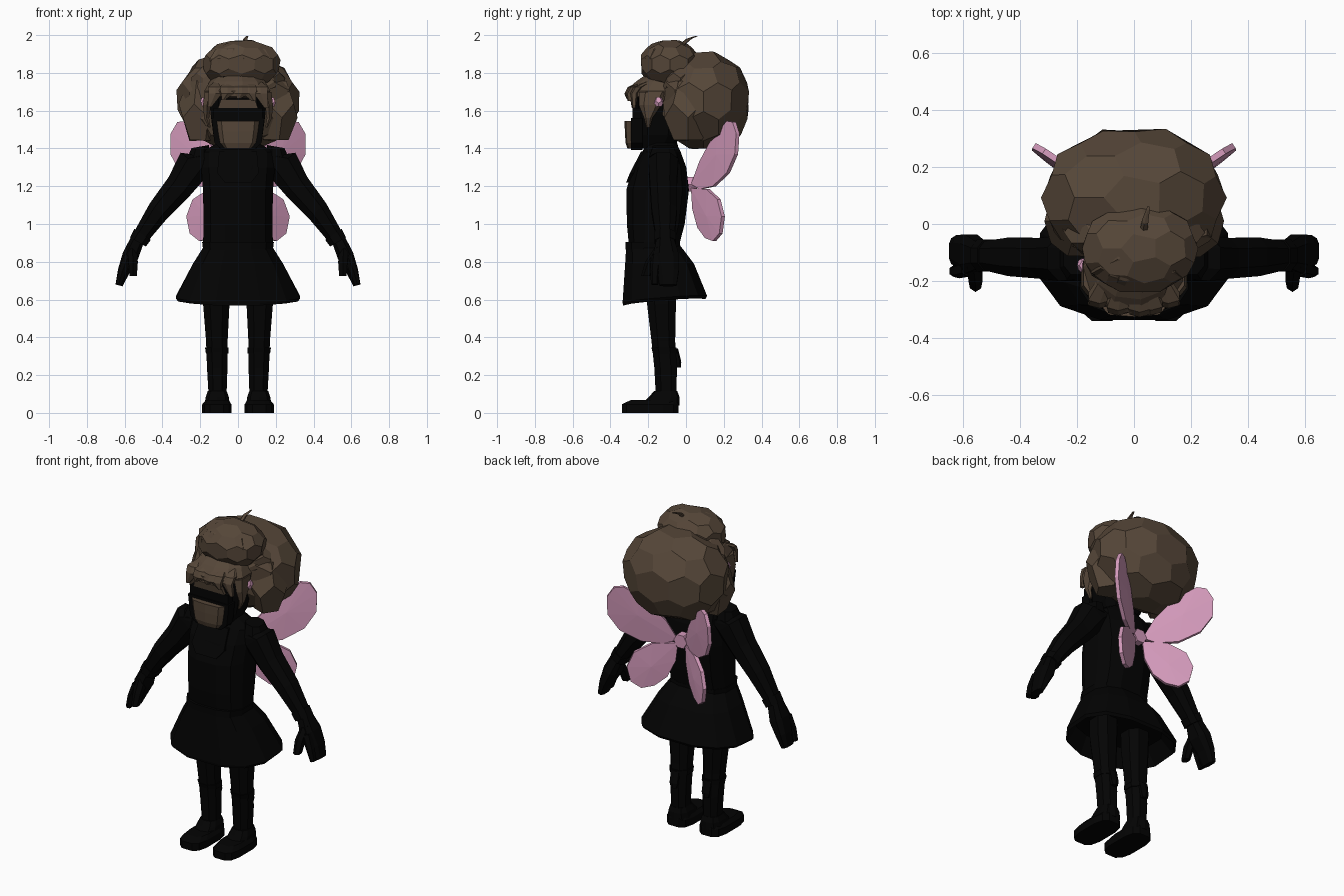
import bpy, bmesh, math, random
from mathutils import Vector

random.seed(7)


def material(name, rgb):
    m = bpy.data.materials.new(name)
    m.diffuse_color = (*rgb, 1)
    return m


BLACK = material("black", (0.001, 0.001, 0.001))
BROWN = material("brown", (0.092, 0.062, 0.04))
PINK = material("pink", (0.66, 0.325, 0.5))


def finish(name, bm, mat):
    bmesh.ops.recalc_face_normals(bm, faces=bm.faces)
    me = bpy.data.meshes.new(name)
    bm.to_mesh(me)
    bm.free()
    me.materials.append(mat)
    ob = bpy.data.objects.new(name, me)
    bpy.context.collection.objects.link(ob)
    return ob


def loft(name, rings, mat, n=10, power=0.85, mirror=False):
    """Rings are (x, y, z, rx, ry[, tilt in degrees about y])."""
    for side, s in ((("_right", 1), ("_left", -1)) if mirror else (("", 1),)):
        bm = bmesh.new()
        loops = []
        for x, y, z, rx, ry, *tilt in rings:
            t = math.radians(tilt[0]) if tilt else 0
            loop = []
            for i in range(n):
                a = 2 * math.pi * (i + 0.5) / n
                c, d = math.cos(a), math.sin(a)
                c = math.copysign(abs(c) ** power, c) * rx
                d = math.copysign(abs(d) ** power, d) * ry
                loop.append(bm.verts.new((s * (x + c * math.cos(t)), y + d, z + c * math.sin(t))))
            loops.append(loop)
        for p, q in zip(loops, loops[1:]):
            for i in range(n):
                j = (i + 1) % n
                bm.faces.new((p[i], p[j], q[j], q[i]))
        bm.faces.new(loops[0])
        bm.faces.new(loops[-1])
        ob = finish(name + side, bm, mat)
    return ob


def puff(name, centre, radii, mat, jitter=0.06, sub=2, power=1.0):
    """Chunky ball of five and six sided facets."""
    src = bmesh.new()
    bmesh.ops.create_icosphere(src, subdivisions=sub, radius=1)
    bm = bmesh.new()
    made = {}
    for f in src.faces:
        d = f.calc_center_median().normalized() * (1 + random.uniform(-jitter, jitter))
        d = Vector([math.copysign(abs(k) ** power, k) for k in d])
        made[f] = bm.verts.new([centre[i] + d[i] * radii[i] for i in range(3)])
    for v in src.verts:
        e1 = v.normal.orthogonal().normalized()
        e2 = v.normal.cross(e1)

        def turn(f):
            d = f.calc_center_median() - v.co
            return math.atan2(d.dot(e2), d.dot(e1))
        bm.faces.new([made[f] for f in sorted(v.link_faces, key=turn)])
    src.free()
    finish(name, bm, mat)


def slab(name, pts, offset, mat, bulge=0.0):
    """Thick plate from 3D outline points; bulge raises the middle of both sides."""
    bm = bmesh.new()
    off = Vector(offset)
    sides = []
    for k in (-0.5, 0.5):
        ring = [bm.verts.new(Vector(p) + off * k) for p in pts]
        if bulge:
            mid = sum((v.co for v in ring), Vector()) / len(ring) + off * k * bulge
            c = bm.verts.new(mid)
            for i in range(len(ring)):
                bm.faces.new((ring[i], ring[(i + 1) % len(ring)], c))
        else:
            bm.faces.new(ring)
        sides.append(ring)
    a, b = sides
    for i in range(len(a)):
        j = (i + 1) % len(a)
        bm.faces.new((a[i], a[j], b[j], b[i]))
    finish(name, bm, mat)


# Torso, collar, belt and hollow skirt with a hem that dips at the front
loft("torso", [(0, -.17, .88, .19, .135), (0, -.16, 1.0, .187, .157), (0, -.15, 1.18, .19, .17),
               (0, -.14, 1.3, .2, .145), (0, -.13, 1.38, .2, .105), (0, -.13, 1.43, .11, .08)],
     BLACK, 12, .75)
loft("collar", [(0, -.13, 1.37, .13, .1), (0, -.13, 1.44, .09, .08)], BLACK)
loft("neck", [(0, -.12, 1.36, .075, .075), (0, -.13, 1.5, .08, .08)], BLACK)
loft("belt", [(0, -.175, .865, .19, .148), (0, -.175, .905, .195, .148)], BLACK, 12, .75)
skirt = loft("skirt", [(0, -.175, .89, .18, .145), (0, -.14, .79, .245, .187), (0, -.112, .6, .338, .23),
                       (0, -.115, .585, .325, .224), (0, -.13, .69, .26, .18)], BLACK, 12, .78)
for v in skirt.data.vertices:
    if v.co.z < .65:
        v.co.z += .08 * (v.co.y + .115) + .05 * (abs(v.co.x) - .1)
slab("bib", [(-.1, -.222, 1.385), (.1, -.222, 1.385), (.11, -.282, 1.27), (.07, -.302, 1.22),
             (-.07, -.302, 1.22), (-.11, -.282, 1.27)], (0, .03, 0), BLACK)

# Arms and hands
loft("arm", [(.17, -.12, 1.35, .075, .08, 15), (.23, -.12, 1.32, .1, .085, 38),
             (.31, -.12, 1.2, .08, .076, 40), (.42, -.115, 1.07, .065, .072, 38),
             (.53, -.11, .91, .044, .05, 32)], BLACK, 8, mirror=True)
loft("shoulder", [(.2, -.12, 1.41, .05, .06, -10), (.21, -.12, 1.34, .065, .085, 5)], BLACK, 8, mirror=True)
loft("cuff", [(.505, -.11, .945, .056, .06, 34), (.53, -.11, .905, .052, .06, 30)], BLACK, 8, mirror=True)
loft("palm", [(.535, -.11, .91, .04, .05, 30), (.57, -.105, .83, .046, .072, 25),
              (.605, -.095, .75, .034, .06, 20), (.63, -.095, .675, .02, .048, 15)], BLACK, 8, .7, True)
loft("index_finger", [(.58, -.155, .83, .028, .03, 20), (.612, -.165, .75, .023, .025, 15),
                      (.632, -.165, .68, .016, .02, 15)], BLACK, 6, mirror=True)
loft("thumb", [(.56, -.13, .87, .03, .04, 20), (.555, -.18, .8, .028, .036, 5),
               (.555, -.21, .725, .022, .028, 0)], BLACK, 6, mirror=True)

# Legs, knee bands and shoes
loft("leg", [(.115, -.13, .78, .08, .085), (.115, -.13, .58, .075, .082), (.112, -.12, .38, .061, .067),
             (.11, -.108, .24, .058, .064), (.108, -.105, .08, .05, .058)], BLACK, 8, mirror=True)
loft("knee_band", [(.11, -.112, .315, .064, .067), (.112, -.117, .345, .067, .071)], BLACK, 8, mirror=True)
loft("calf_bow", [(.11, -.04, .24, .02, .014), (.11, -.045, .27, .03, .02), (.11, -.06, .34, .03, .018)],
     BLACK, 6, mirror=True)
loft("shoe_sole", [(.112, -.19, 0, .079, .153), (.112, -.19, .045, .079, .153), (.11, -.17, .068, .062, .125)],
     BLACK, 12, .6, True)
loft("shoe_upper", [(.11, -.14, .04, .07, .105), (.11, -.115, .085, .063, .08), (.11, -.108, .115, .052, .062)],
     BLACK, 10, .7, True)

# Head and face
loft("head", [(0, -.17, 1.4, .1, .1), (0, -.15, 1.47, .135, .125), (0, -.14, 1.58, .15, .13),
              (0, -.13, 1.7, .15, .14), (0, -.11, 1.8, .1, .1)], BLACK, 10, .7)
loft("mask", [(0, -.245, 1.4, .078, .065), (0, -.25, 1.43, .098, .07), (0, -.25, 1.49, .108, .074),
              (0, -.25, 1.545, .115, .075)], BROWN, 10, .5)
slab("mask_frame", [(-.14, -.26, 1.56), (.14, -.26, 1.56), (.125, -.26, 1.43), (.085, -.26, 1.393),
                    (-.085, -.26, 1.393), (-.125, -.26, 1.43)], (0, .06, 0), BLACK)
slab("visor", [(-.13, -.26, 1.55), (.13, -.26, 1.55), (.13, -.26, 1.615), (-.13, -.26, 1.615)],
     (0, .045, 0), BLACK)
slab("brow_strip", [(-.105, -.277, 1.615), (.105, -.277, 1.615), (.09, -.285, 1.66), (-.09, -.285, 1.66)],
     (0, .02, 0), BROWN)

# Domed fringe with curled tips and hanging side locks
loft("fringe", [(0, -.12, 1.665, .15, .135), (0, -.15, 1.675, .172, .165), (0, -.15, 1.705, .178, .168),
                (0, -.135, 1.755, .15, .13), (0, -.11, 1.8, .1, .09)], BROWN, 11, .95)
for i, (x, tip, low) in enumerate(((-.12, -.15, 1.62), (-.055, -.075, 1.66), (.02, .005, 1.665),
                                   (.06, .085, 1.65), (.12, .15, 1.615))):
    y = -.295 + 2.2 * x * x
    loft(f"fringe_lock_{i}", [(x * .8, y + .07, 1.755, .03, .018), (x, y + .01, 1.725, .045, .025),
                              (x, y - .012, 1.69, .04, .02), (tip, y - .012, low, .012, .01)], BROWN, 6)
loft("side_lock", [(.15, -.17, 1.7, .03, .08), (.164, -.19, 1.63, .024, .06),
                   (.166, -.2, 1.56, .015, .022), (.15, -.2, 1.51, .006, .01)], BROWN, 6, mirror=True)

# Big back puff with broad facets and low side clumps
puff("hair_back", (0, .092, 1.652), (.325, .248, .265), BROWN, .035, 2, .93)
for tag, s in (("right", 1), ("left", -1)):
    puff("hair_side_" + tag, (s * .195, .01, 1.6), (.125, .135, .2), BROWN, .04, 1)
    puff("ear_flower_" + tag, (s * .178, -.145, 1.645), (.022, .026, .03), PINK, .02, 1)
puff("hair_crown", (0, -.03, 1.75), (.24, .12, .14), BROWN, .05)

# Top bun with broad strands and a sprig
puff("hair_bun", (.02, -.085, 1.845), (.205, .158, .132), BROWN, .04, 2, .93)
for i in range(6):
    a = math.radians(-55 + i * 20 + random.uniform(-5, 5))
    rings = []
    for k, w in ((-15, .02), (15, .032), (42, .032), (68, .024), (85, .01)):
        e = math.radians(k)
        rings.append((.02 + .18 * math.sin(a) * math.cos(e), -.085 - .14 * math.cos(a) * math.cos(e),
                      1.845 + .122 * math.sin(e), w, w * .6))
    loft(f"bun_strand_{i}", rings, BROWN, 6)
loft("sprig", [(.035, -.02, 1.95, .014, .016), (.04, .015, 1.98, .012, .016), (.05, .055, 1.995, .006, .008)],
     BROWN, 5)

# Petal wings on slanted planes, with a hexagonal hub
UPPER = [(.03, 1.21), (.08, 1.33), (.14, 1.42), (.2, 1.49), (.27, 1.545), (.315, 1.54), (.35, 1.48),
         (.352, 1.37), (.3, 1.27), (.2, 1.2), (.1, 1.185)]
LOWER = [(.03, 1.19), (.04, 1.08), (.08, .98), (.14, .925), (.2, .91), (.25, .95), (.268, 1.04),
         (.235, 1.13), (.15, 1.185)]
for tag, s in (("right", 1), ("left", -1)):
    for part, outline, lean in (("upper", UPPER, .08), ("lower", LOWER, 0)):
        slab(f"{part}_wing_{tag}", [(s * x, .035 + .68 * (x - .03) + lean * (z - 1.21), z) for x, z in outline],
             (-s * .012, .018, 0), PINK, .5)
slab("wing_hub", [(.045 * math.cos(math.pi * i / 3), .03, 1.21 + .045 * math.sin(math.pi * i / 3))
                  for i in range(6)], (0, .055, 0), PINK)
